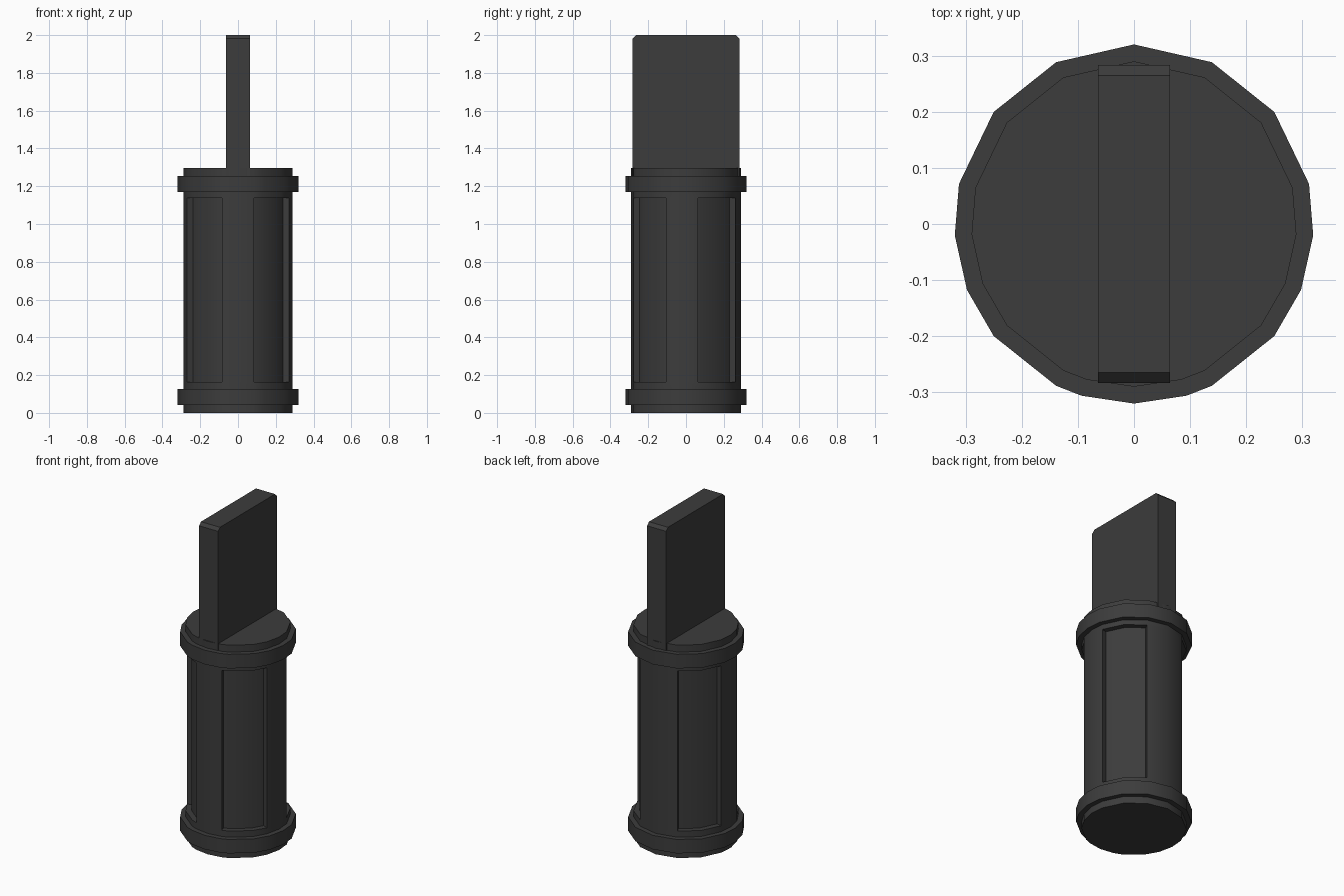
import bpy, bmesh, math

if "Cube" in bpy.data.objects:
    bpy.data.objects.remove(bpy.data.objects["Cube"])

R_BODY, R_BAND, R_PANEL = 0.29, 0.32, 0.257

mat = bpy.data.materials.new("dark_grey")
mat.diffuse_color = (0.045, 0.045, 0.045, 1)
mat.use_nodes = True
mat.node_tree.nodes["Principled BSDF"].inputs["Base Color"].default_value = mat.diffuse_color


def finish(bm, name):
    bmesh.ops.recalc_face_normals(bm, faces=bm.faces)
    me = bpy.data.meshes.new(name)
    bm.to_mesh(me)
    bm.free()
    ob = bpy.data.objects.new(name, me)
    bpy.context.collection.objects.link(ob)
    me.materials.append(mat)
    bpy.ops.object.select_all(action='DESELECT')
    ob.select_set(True)
    bpy.context.view_layer.objects.active = ob
    bpy.ops.object.shade_smooth_by_angle(angle=math.radians(30))
    return ob


# Cross-section angles of the right half, mirrored to the left
half = [90, 64.3, 38.6, 12.9, -3.6, -21.5, -38.6, -64.3, -73, -90]
angles = half + [180 - a for a in half[-2:0:-1]]
n = len(angles)

# Barrel with two raised bands: (radius, height) profile
profile = [(R_BODY, 0), (R_BODY, 0.042), (R_BAND, 0.042), (R_BAND, 0.127),
           (R_BODY, 0.127), (R_BODY, 0.164), (R_BODY, 1.138), (R_BODY, 1.169),
           (R_BAND, 1.169), (R_BAND, 1.255), (R_BODY, 1.255), (R_BODY, 1.297)]
bm = bmesh.new()
rings = [[bm.verts.new((r * math.cos(math.radians(a)), r * math.sin(math.radians(a)), z))
          for a in angles] for r, z in profile]
panels = {"back_right": [], "front_right": [], "back_left": [], "front_left": []}
for k in range(len(rings) - 1):
    for i in range(n):
        j = (i + 1) % n
        f = bm.faces.new((rings[k][i], rings[k][j], rings[k + 1][j], rings[k + 1][i]))
        if k == 5:  # tall middle section holds the four panels
            m = min(i, n - 1 - i)
            side = "right" if i < n / 2 else "left"
            if m in (1, 2):
                panels["back_" + side].append(f)
            elif m in (5, 6, 7):
                panels["front_" + side].append(f)
bm.faces.new(rings[0])
bm.faces.new(rings[-1])

# Recessed panels
for faces in panels.values():
    res = bmesh.ops.extrude_face_region(bm, geom=faces)
    for v in res["geom"]:
        if isinstance(v, bmesh.types.BMVert):
            v.co.x *= R_PANEL / R_BODY
            v.co.y *= R_PANEL / R_BODY
    old = [f for f in faces if f.is_valid]
    if old:
        bmesh.ops.delete(bm, geom=old, context='FACES')
finish(bm, "barrel")

# Flat upright blade with clipped top corners
bm = bmesh.new()
bmesh.ops.create_cube(bm, size=1)
for v in bm.verts:
    v.co = (v.co.x * 0.128, v.co.y * 0.566, 1.6 + v.co.z * 0.8)
top = [e for e in bm.edges if all(v.co.z > 1.9 for v in e.verts)
       and abs(e.verts[0].co.y - e.verts[1].co.y) < 1e-4]
bmesh.ops.bevel(bm, geom=top, offset=0.018, segments=1, affect='EDGES')
finish(bm, "blade")
